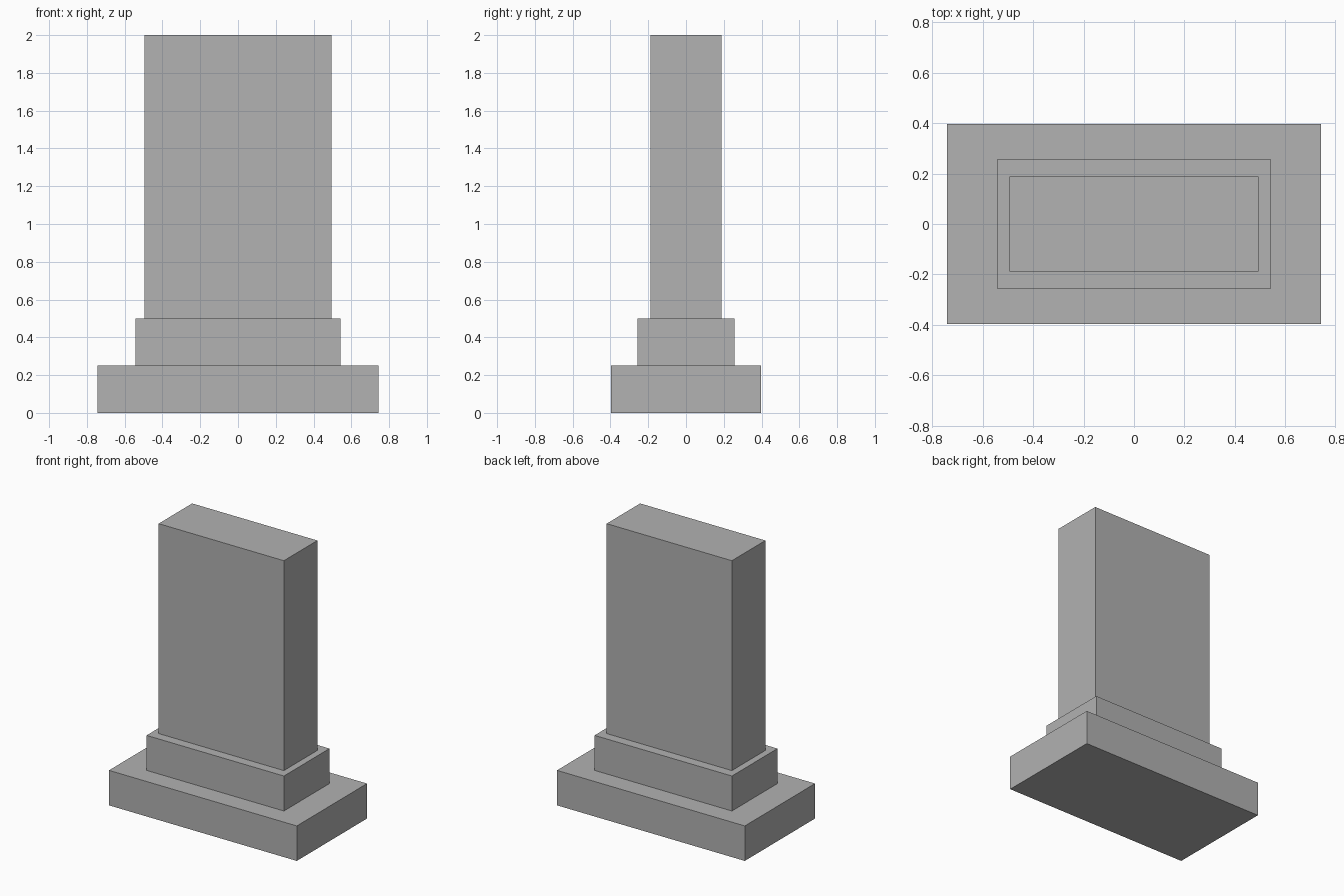
import bpy

cube = bpy.data.objects.get("Cube")
if cube:
    bpy.data.objects.remove(cube, do_unlink=True)

# Single stone grey
GREY = (0.445, 0.445, 0.445, 1.0)
stone = bpy.data.materials.new("stone_grey")
stone.use_nodes = True
stone.diffuse_color = GREY
stone.node_tree.nodes["Principled BSDF"].inputs["Base Color"].default_value = GREY


def add_block(name, width, depth, bottom, top):
    """Add a centred, flat-faced block between two heights."""
    bpy.ops.mesh.primitive_cube_add(size=1, location=(0, 0, (bottom + top) / 2))
    block = bpy.context.object
    block.name = name
    block.scale = (width, depth, top - bottom)
    bpy.ops.object.transform_apply(location=False, rotation=False, scale=True)
    block.data.materials.append(stone)
    return block


# Stepped foot and upright slab, stacked from the ground up
add_block("base", 1.485, 0.793, 0.0, 0.25)
add_block("plinth", 1.086, 0.514, 0.25, 0.5)
add_block("upright_slab", 0.99, 0.378, 0.5, 2.0)
